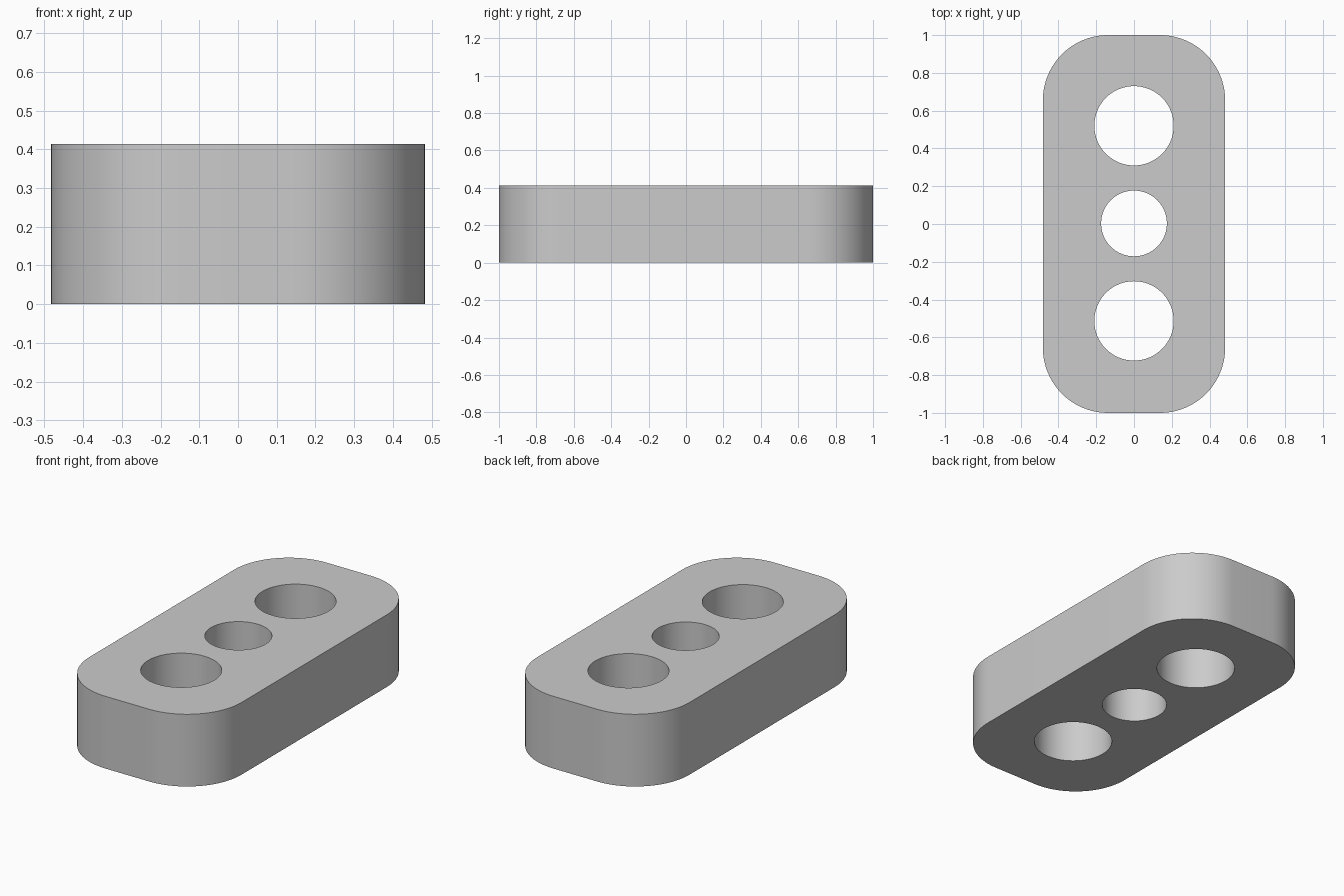
import bpy, bmesh, math
from mathutils import Vector

cube = bpy.data.objects.get("Cube")
if cube:
    bpy.data.objects.remove(cube, do_unlink=True)

HALF_X, HALF_Y, HEIGHT, CORNER = 0.4825, 1.0, 0.413, 0.345
HOLES = [(0.52, 0.21), (0.003, 0.174), (-0.513, 0.21)]  # centre y, radius


def arc(cx, cy, radius, start, sweep, steps):
    """Points along an arc, angles in degrees."""
    angles = [math.radians(start + sweep * i / steps) for i in range(steps + 1)]
    return [Vector((cx + radius * math.cos(a), cy + radius * math.sin(a), 0)) for a in angles]


def add_loop(bm, points):
    verts = [bm.verts.new(p) for p in points]
    for i, v in enumerate(verts):
        bm.edges.new((v, verts[(i + 1) % len(verts)]))


bm = bmesh.new()

# Rounded rectangle outline
outline = []
for i, (sx, sy) in enumerate([(1, 1), (-1, 1), (-1, -1), (1, -1)]):
    outline += arc(sx * (HALF_X - CORNER), sy * (HALF_Y - CORNER), CORNER, 90 * i, 90, 20)
add_loop(bm, outline)

# Three through holes
for y, radius in HOLES:
    add_loop(bm, arc(0, y, radius, 0, 360, 64)[:-1])

# Fill the plate profile and raise it to full height
bmesh.ops.triangle_fill(bm, use_beauty=True, edges=bm.edges[:], normal=(0, 0, 1))
raised = bmesh.ops.extrude_face_region(bm, geom=bm.faces[:], use_keep_orig=True)
top = [g for g in raised["geom"] if isinstance(g, bmesh.types.BMVert)]
bmesh.ops.translate(bm, verts=top, vec=(0, 0, HEIGHT))
bmesh.ops.recalc_face_normals(bm, faces=bm.faces[:])

mesh = bpy.data.meshes.new("link_plate")
bm.to_mesh(mesh)
bm.free()
plate = bpy.data.objects.new("link_plate", mesh)
bpy.context.collection.objects.link(plate)

# Plain grey
grey = bpy.data.materials.new("plain grey")
grey.use_nodes = True
colour = (0.6, 0.6, 0.6, 1)
grey.diffuse_color = colour
grey.node_tree.nodes["Principled BSDF"].inputs["Base Color"].default_value = colour
mesh.materials.append(grey)

# Smooth walls, crisp rims
bpy.ops.object.select_all(action="DESELECT")
plate.select_set(True)
bpy.context.view_layer.objects.active = plate
bpy.ops.object.shade_smooth_by_angle(angle=math.radians(30))
